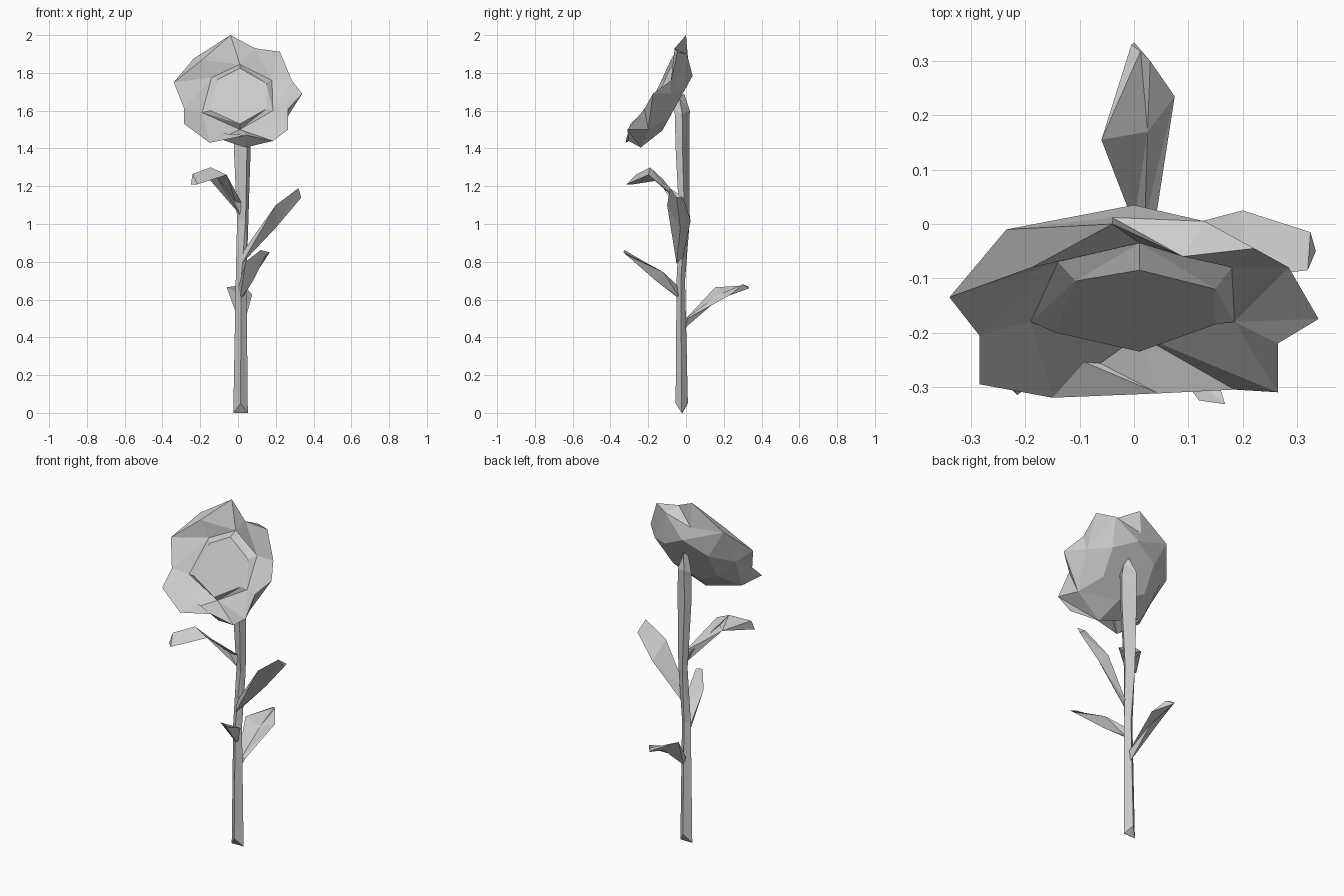
import bpy, bmesh
from math import sin, cos, tau, atan2
from mathutils import Vector


def loft(name, rings, by_angle=False):
    """Skin closed rings (counts may differ) with triangles and cap both ends."""
    bm = bmesh.new()
    loops = []
    for ring in rings:
        pts = [Vector(p) for p in ring]
        if by_angle:
            c = sum(pts, Vector()) / len(pts)
            keyed = sorted((atan2(p.z - c.z, p.x - c.x) / tau, tuple(p)) for p in pts)
        else:
            keyed = [(i / len(pts), tuple(p)) for i, p in enumerate(pts)]
        loops.append([(k, bm.verts.new(p)) for k, p in keyed])
    for a, b in zip(loops, loops[1:]):
        i = j = 0
        ea, eb = a + [(a[0][0] + 1, a[0][1])], b + [(b[0][0] + 1, b[0][1])]
        while i < len(a) or j < len(b):
            if j == len(b) or (i < len(a) and ea[i + 1][0] <= eb[j + 1][0]):
                bm.faces.new((ea[i][1], ea[i + 1][1], eb[j][1]))
                i += 1
            else:
                bm.faces.new((ea[i][1], eb[j + 1][1], eb[j][1]))
                j += 1
    for end in (loops[0], loops[-1]):
        bm.faces.new([v for _, v in end])
    bmesh.ops.recalc_face_normals(bm, faces=bm.faces)
    me = bpy.data.meshes.new(name)
    bm.to_mesh(me)
    bm.free()
    ob = bpy.data.objects.new(name, me)
    bpy.context.collection.objects.link(ob)
    return ob


# Stem: diamond sections (left x, right x, front y, back y, side z, ridge z, ridge skew)
sections = [(-.025, .052, -.021, -.019, 0, 0, 0), (-.025, .052, -.055, .01, 0, .05, 0),
            (-.012, .045, -.05, -.005, .7, .7, 0), (-.005, .055, -.035, .02, 1.02, 1.02, .015),
            (-.022, .067, -.055, .018, 1.4, 1.4, .025), (-.02, .067, -.06, .02, 1.58, 1.6, .025),
            (.01, .04, -.06, -.01, 1.67, 1.69, 0)]
rings = []
for l, r, f, b, zs, zr, s in sections:
    m, y = (l + r) / 2, (f + b) / 2
    rings.append([(l, y, zs), (m + s, f, zr), (r, y, zs), (m - s, b, zr)])
loft("stem", rings)

# Leaves: sections at base, middle and tip
loft("upper_left_leaf", [
    [(-.01, -.03, 1.11), (.01, -.03, 1.05), (.02, -.02, 1.11)],
    [(-.145, -.19, 1.3), (-.15, -.12, 1.235), (-.06, -.2, 1.26)],
    [(-.24, -.26, 1.265), (-.25, -.28, 1.21), (-.215, -.315, 1.21)]])
loft("upper_right_leaf", [
    [(.03, -.05, .86), (.02, -.05, .79), (.03, -.02, .8)],
    [(.2, -.1, 1.1), (.2, -.03, .98), (.2, .025, 1.02)],
    [(.32, -.085, 1.19), (.335, -.05, 1.14), (.325, -.015, 1.14)]])
loft("lower_front_leaf", [
    [(0, -.03, .66), (.01, -.03, .6), (.03, -.04, .62)],
    [(.04, -.22, .8), (.08, -.16, .7), (.1, -.12, .745)],
    [(.12, -.325, .862), (.15, -.32, .84), (.168, -.332, .85)]])
loft("lower_back_leaf", [
    [(0, 0, .5), (.02, -.005, .45), (.04, .01, .5), (.02, .005, .505)],
    [(-.06, .155, .665), (.025, .17, .6), (.075, .235, .625), (.025, .17, .625)],
    [(-.005, .33, .668), (0, .335, .66), (.03, .3, .68), (.012, .318, .675)]])

# Flower head: rings from the raised disc, over the petal rim, to the back
disc = [(.01, -.085, 1.825), (.15, -.12, 1.745), (.15, -.185, 1.61), (.01, -.235, 1.53),
        (-.145, -.2, 1.6), (-.108, -.105, 1.765)]
well = [(.01, -.035, 1.845), (.18, -.08, 1.76), (.185, -.18, 1.6), (.01, -.205, 1.5),
        (-.19, -.18, 1.59), (-.14, -.07, 1.775)]
rim = [(-.04, 0, 2), (.09, -.06, 1.93), (.222, -.045, 1.912), (.285, -.08, 1.76),
       (.34, -.175, 1.69), (.265, -.22, 1.61), (.265, -.31, 1.5), (.185, -.305, 1.44),
       (.045, -.312, 1.47), (-.15, -.32, 1.43), (-.285, -.295, 1.53),
       (-.285, -.205, 1.61), (-.34, -.135, 1.75), (-.188, -.08, 1.87)]
underside = [(.13, .005, 1.9), (-.04, .012, 1.86), (-.235, -.01, 1.875), (-.26, -.09, 1.68),
             (-.22, -.2, 1.49), (.04, -.24, 1.405), (.22, -.2, 1.5), (.26, -.08, 1.69)]
back = [(.165 * cos(k * tau / 6 + tau / 4), -.045 + .08 * sin(k * tau / 6 + tau / 4),
         1.64 + .145 * sin(k * tau / 6 + tau / 4)) for k in range(6)]
loft("flower_head", [disc, well, rim, underside, back], by_angle=True)
